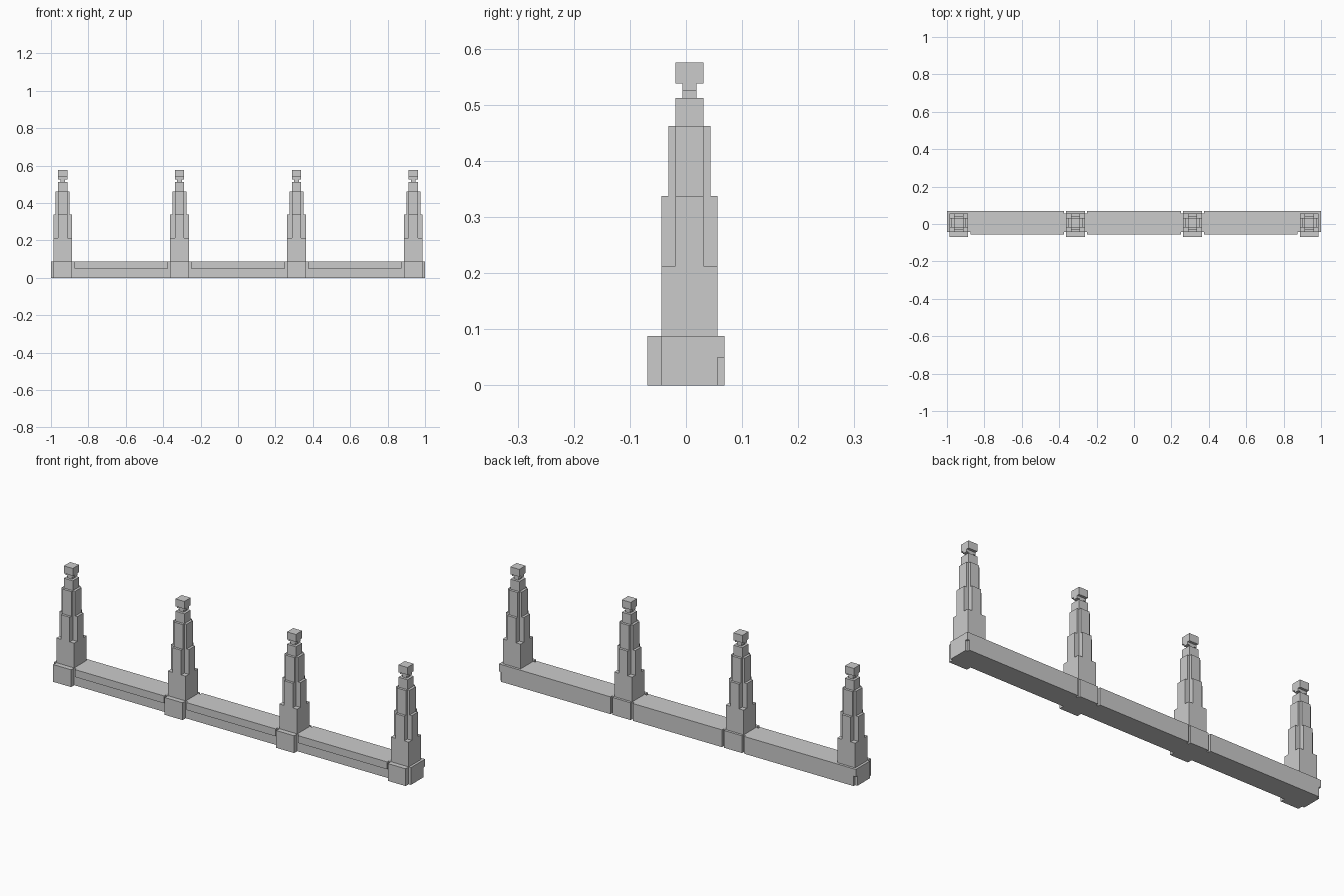
import bpy, bmesh
from mathutils import Vector

if "Cube" in bpy.data.objects:
    bpy.data.objects.remove(bpy.data.objects["Cube"])

U = 0.0125          # block unit
CY = 0.5            # tower centre line in y, in units
WALL_TOP = 7

stone = bpy.data.materials.new("grey_stone")
stone.use_nodes = True
grey = (0.6, 0.6, 0.6, 1)
stone.diffuse_color = grey
stone.node_tree.nodes["Principled BSDF"].inputs["Base Color"].default_value = grey


def extrude(bm, points, depth):
    """Close a flat outline and pull it along the depth vector."""
    face = bm.faces.new([bm.verts.new(Vector(p) * U) for p in points])
    out = bmesh.ops.extrude_face_region(bm, geom=[face], use_keep_orig=True)
    moved = [v for v in out["geom"] if isinstance(v, bmesh.types.BMVert)]
    bmesh.ops.translate(bm, verts=moved, vec=Vector(depth) * U)


def box(bm, x0, x1, y0, y1, z0, z1):
    extrude(bm, [(x0, y0, z0), (x1, y0, z0), (x1, y1, z0), (x0, y1, z0)],
            (0, 0, z1 - z0))


def square(bm, cx, hx, hy, z0, z1):
    box(bm, cx - hx, cx + hx, CY - hy, CY + hy, z0, z1)


def cross(bm, cx, arm, half, z0, z1):
    """Plus-shaped shaft: arms reach out by arm, each 2 * half wide."""
    quarter = [(arm, -half), (arm, half), (half, half)]
    pts = []
    for _ in range(4):
        pts += [(cx + x, CY + y, z0) for x, y in quarter]
        quarter = [(-y, x) for x, y in quarter]
    extrude(bm, pts, (0, 0, z1 - z0))


def finish(bm, name):
    bmesh.ops.recalc_face_normals(bm, faces=bm.faces)
    mesh = bpy.data.meshes.new(name)
    bm.to_mesh(mesh)
    bm.free()
    mesh.materials.append(stone)
    obj = bpy.data.objects.new(name, mesh)
    bpy.context.collection.objects.link(obj)


FRONT, BACK = CY - 4, CY + 4
towers = [-75, -25, 25, 75]

# Wall core
bm = bmesh.new()
box(bm, -79, 79, FRONT, BACK, 0, WALL_TOP)
finish(bm, "wall_core")

# Overhanging front ledges between the towers
bm = bmesh.new()
for a, b in zip(towers, towers[1:]):
    box(bm, a + 5, b - 5, FRONT - 1, FRONT, 4, WALL_TOP)
finish(bm, "front_ledges")

# Back panels and end caps, with a notch at each lower back corner
bm = bmesh.new()
box(bm, -20, 20, BACK, BACK + 1, 0, WALL_TOP)
for s in (-1, 1):
    outline = [(30, 0), (79, 0), (79, 4), (80, 4), (80, WALL_TOP), (30, WALL_TOP)]
    extrude(bm, [(s * x, BACK, z) for x, z in outline], (0, 1, 0))
finish(bm, "back_panels")

bm = bmesh.new()
for s in (-1, 1):
    box(bm, s * 79, s * 80, FRONT, BACK, 0, WALL_TOP)
finish(bm, "end_caps")

# Front and back pedestals
bm = bmesh.new()
for cx in towers:
    box(bm, cx - 4, cx + 4, FRONT - 2, FRONT, 0, WALL_TOP)
    if abs(cx) < 50:
        box(bm, cx - 4, cx + 4, BACK, BACK + 1, 0, WALL_TOP)
finish(bm, "pedestals")

# Stepped towers with finials
for i, cx in enumerate(towers, 1):
    bm = bmesh.new()
    square(bm, cx, 4, 4, WALL_TOP, 17)
    cross(bm, cx, 4, 2, 17, 27)
    cross(bm, cx, 3, 2, 27, 37)
    square(bm, cx, 2, 2, 37, 41)
    finish(bm, f"tower_{i}")
    bm = bmesh.new()
    square(bm, cx, 1, 1, 41, 42)
    square(bm, cx, 2, 1, 42, 43)
    square(bm, cx, 2, 2, 43, 46)
    finish(bm, f"finial_{i}")
